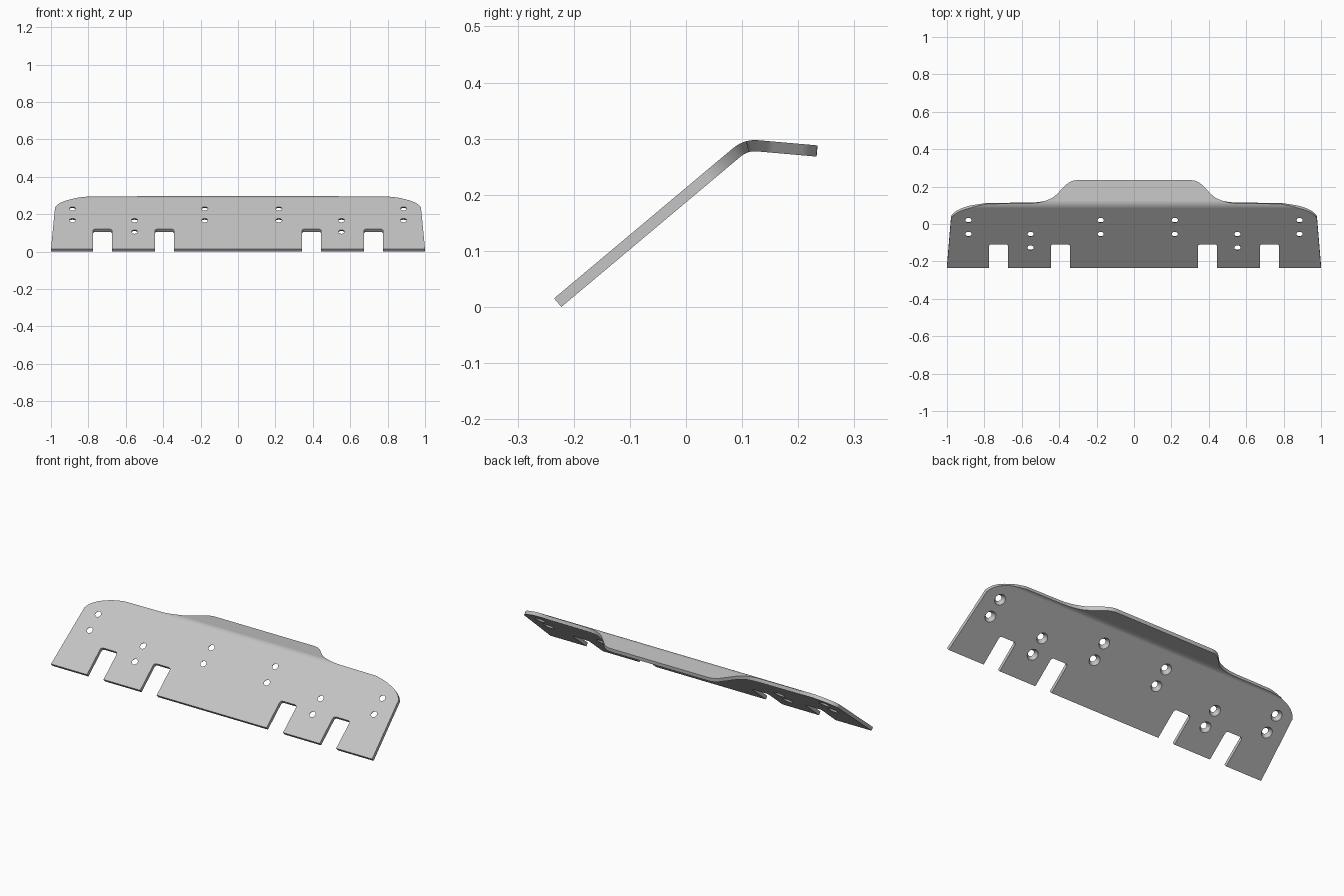
import bpy, bmesh
from math import sin, cos, radians
from mathutils import Vector, Matrix

if "Cube" in bpy.data.objects:
    bpy.data.objects.remove(bpy.data.objects["Cube"], do_unlink=True)

THICK = 0.02
SLOPE, BEND = radians(40), radians(45)
RADIUS = 0.06                      # outer bend radius
BEND_START, BEND_LEN = 0.417, 0.0393
BEND_STEPS = 10


def curve(a, b, c, steps=10):
    """Points on a quadratic curve from a to c, pulled towards b."""
    a, b, c = Vector(a), Vector(b), Vector(c)
    return [a * (1 - t) ** 2 + b * 2 * t * (1 - t) + c * t * t
            for t in (i / steps for i in range(steps + 1))]


def notch(x0, x1, top=0.164, r=0.016):
    """Slot open at the lower edge with rounded upper corners."""
    return ([Vector((x0, 0))]
            + curve((x0, top - r), (x0, top), (x0 + r, top), 5)
            + curve((x1 - r, top), (x1, top), (x1, top - r), 5)
            + [Vector((x1, 0))])


def bend(co):
    """Map flat sheet coordinates (x, length, height) onto the folded profile."""
    x, s, h = co
    start = Vector((-0.235 + BEND_START * cos(SLOPE), 0.0155 + BEND_START * sin(SLOPE)))
    turn = min(max((s - BEND_START) / BEND_LEN, 0), 1) * BEND
    ang = SLOPE - turn
    normal = Vector((-sin(ang), cos(ang)))
    along = Vector((cos(ang), sin(ang)))
    centre = start - RADIUS * Vector((-sin(SLOPE), cos(SLOPE)))
    rest = min(s - BEND_START, 0) + max(s - BEND_START - BEND_LEN, 0)
    p = centre + normal * (RADIUS + h) + along * rest
    return Vector((x, p.x, p.y))


def mesh_object(name, bm):
    mesh = bpy.data.meshes.new(name)
    bm.to_mesh(mesh)
    bm.free()
    ob = bpy.data.objects.new(name, mesh)
    bpy.context.collection.objects.link(ob)
    return ob


steel = bpy.data.materials.new("light grey steel")
steel.use_nodes = True
grey = (0.55, 0.55, 0.55, 1)
steel.diffuse_color = grey
steel.node_tree.nodes["Principled BSDF"].inputs["Base Color"].default_value = grey

# Flat outline: right half, then mirrored
half = (notch(0.342, 0.445) + notch(0.673, 0.776) + [Vector((1, 0))]
        + curve((0.978, 0.345), (0.95, 0.415), (0.78, 0.439), 14)
        + curve((0.56, 0.441), (0.458, 0.443), (0.415, 0.485))
        + curve((0.365, 0.536), (0.338, 0.563), (0.30, 0.563)))
outline = half + [Vector((-p.x, p.y)) for p in reversed(half)]

bm = bmesh.new()
bm.faces.new([bm.verts.new((p.x, p.y, 0)) for p in outline])
# Cross cuts so the sheet can fold
for i in range(BEND_STEPS + 1):
    bmesh.ops.bisect_plane(bm, geom=bm.verts[:] + bm.edges[:] + bm.faces[:],
                           plane_co=(0, BEND_START + BEND_LEN * i / BEND_STEPS, 0),
                           plane_no=(0, 1, 0))
# Sheet thickness
top = bmesh.ops.extrude_face_region(bm, geom=bm.faces[:], use_keep_orig=True)
lower = [g for g in top["geom"] if isinstance(g, bmesh.types.BMVert)]
bmesh.ops.translate(bm, verts=lower, vec=(0, 0, -THICK))
bmesh.ops.recalc_face_normals(bm, faces=bm.faces[:])
plate = mesh_object("bent_plate", bm)
plate.data.materials.append(steel)

# Countersunk bolt holes, wide on the underside
LOW, MID, HIGH = 0.141, 0.236, 0.333
columns = [(-0.885, MID, HIGH), (-0.553, LOW, MID), (-0.178, MID, HIGH),
           (0.218, MID, HIGH), (0.553, LOW, MID), (0.885, MID, HIGH)]
bm = bmesh.new()
for x, *rows in columns:
    for s in rows:
        bmesh.ops.create_cone(bm, cap_ends=True, segments=28,
                              radius1=0.031, radius2=0.015, depth=THICK + 0.004,
                              matrix=Matrix.Translation((x, s, -THICK / 2)))
cutter = mesh_object("hole_cutter", bm)
cutter.hide_render = True

bpy.context.view_layer.objects.active = plate
plate.select_set(True)
mod = plate.modifiers.new("holes", "BOOLEAN")
mod.operation = "DIFFERENCE"
mod.solver = "EXACT"
mod.object = cutter
bpy.ops.object.modifier_apply(modifier=mod.name)
bpy.data.objects.remove(cutter, do_unlink=True)

# Fold the sheet
for v in plate.data.vertices:
    v.co = bend(v.co)
plate.data.update()

# Smooth bend, crisp edges, flat panels
bpy.ops.object.select_all(action="DESELECT")
plate.select_set(True)
bpy.ops.object.shade_smooth_by_angle(angle=radians(30))
weighted = plate.modifiers.new("flat_panels", "WEIGHTED_NORMAL")
weighted.keep_sharp = True
